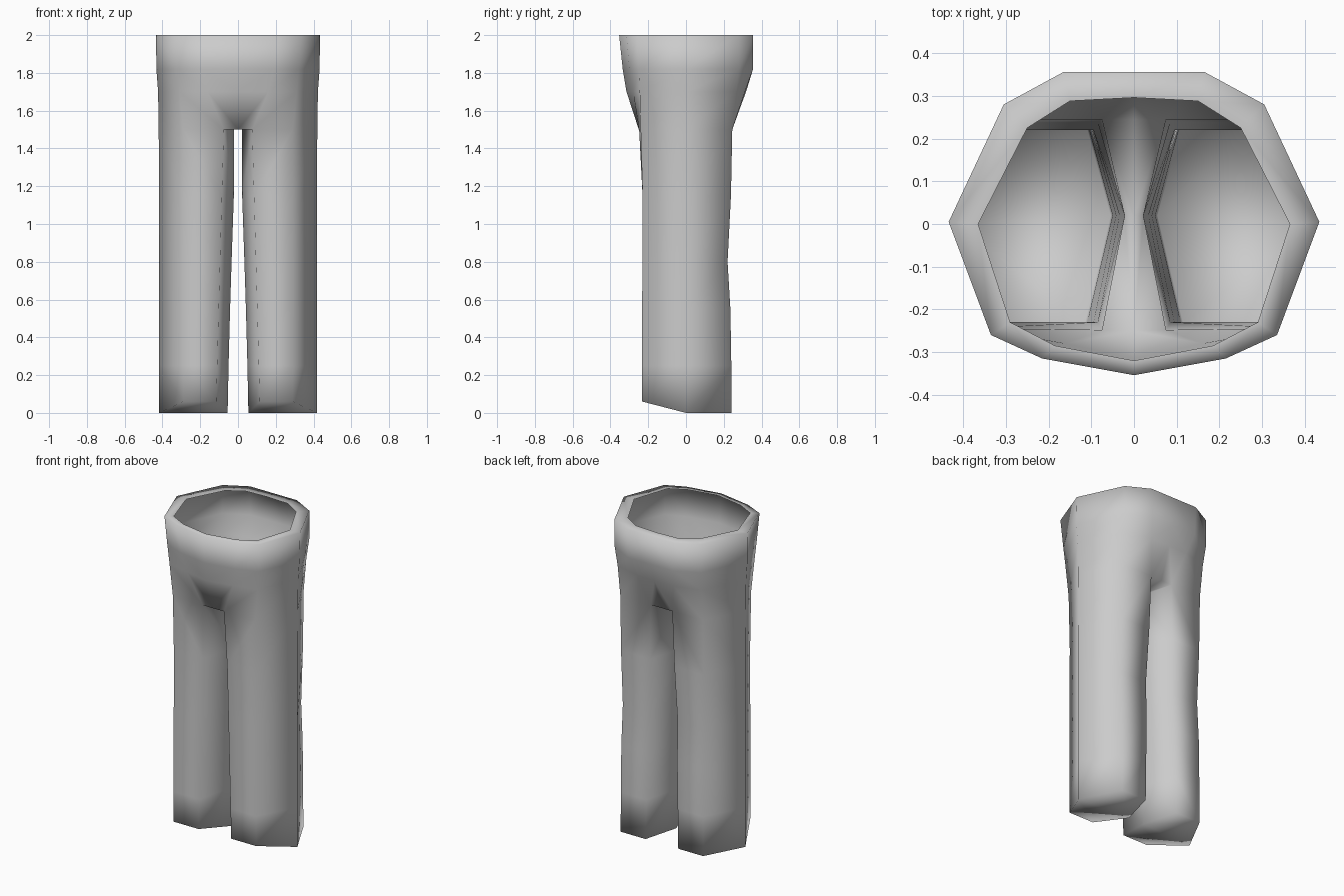
import bpy
import bmesh

if "Cube" in bpy.data.objects:
    bpy.data.objects.remove(bpy.data.objects["Cube"])

bm = bmesh.new()


def ring(points, z):
    """Add one cross-section; points are (x, y) or (x, y, own z)."""
    return [bm.verts.new((p[0], p[1], p[2] if len(p) > 2 else z)) for p in points]


def bridge(a, b, closed):
    """Join two cross-sections with quads."""
    n = len(a)
    for i in range(n if closed else n - 1):
        j = (i + 1) % n
        bm.faces.new((a[i], a[j], b[j], b[i]))


def leg_points(inner_x, corner_x, front, back, hem=False):
    """Six-sided leg section: five outer points, then the inside seam."""
    z = [0.06, 0.06, 0, 0, 0, 0] if hem else None
    pts = [(corner_x, front), (0.29, front), (0.417, 0.0),
           (0.29, back), (corner_x, back), (inner_x, 0.02)]
    return [p + (z[i],) for i, p in enumerate(pts)] if hem else pts


# Half of the hips, front middle to back middle
hips = [
    (1.5, [(0, -0.25), (0.075, -0.248), (0.29, -0.24), (0.42, 0),
           (0.29, 0.245), (0.075, 0.245), (0, 0.245)]),
    (1.7, [(0, -0.315), (0.16, -0.28), (0.31, -0.245), (0.423, 0),
           (0.295, 0.265), (0.13, 0.312), (0, 0.318)]),
    (1.82, [(0, -0.335), (0.19, -0.3), (0.322, -0.25), (0.432, 0),
            (0.305, 0.28), (0.16, 0.355), (0, 0.355)]),
    (2.0, [(0, -0.354), (0.215, -0.315), (0.335, -0.26), (0.434, 0.005),
           (0.305, 0.28), (0.165, 0.356), (0, 0.356)]),
    # waistband turned inward
    (2.0, [(0, -0.32), (0.185, -0.285), (0.29, -0.23), (0.365, 0),
           (0.25, 0.225), (0.15, 0.288), (0, 0.296)]),
]
rows = [ring(p, z) for z, p in hips]
for a, b in zip(rows, rows[1:]):
    bridge(a, b, False)

# Crotch between the legs
crotch = rows[0]
seam = bm.verts.new((0.022, 0.02, 1.5))
centre = bm.verts.new((0, 0.02, 1.5))
bm.faces.new((crotch[0], crotch[1], seam, centre))
bm.faces.new((centre, seam, crotch[5], crotch[6]))

# Leg with a slight knee bend
upper = crotch[1:6] + [seam]
for z, inner, corner, front, back in [
        (1.15, 0.022, 0.085, -0.23, 0.238),
        (0.8, 0.034, 0.095, -0.231, 0.22),
        (0.55, 0.042, 0.102, -0.232, 0.235),
        (0.25, 0.05, 0.11, -0.232, 0.24),
        (0.0, 0.055, 0.115, -0.232, 0.242)]:
    lower = ring(leg_points(inner, corner, front, back, z == 0), z)
    bridge(lower, upper, True)
    upper = lower

# Closed leg end, slanted up at the front
bm.faces.new((upper[0], upper[1], upper[2], upper[5]))
bm.faces.new((upper[5], upper[2], upper[3], upper[4]))

bmesh.ops.recalc_face_normals(bm, faces=bm.faces)
if bm.faces[0].normal.y > 0:
    bmesh.ops.reverse_faces(bm, faces=bm.faces)
for f in bm.faces:
    f.smooth = True

mesh = bpy.data.meshes.new("trousers")
bm.to_mesh(mesh)
bm.free()
trousers = bpy.data.objects.new("trousers", mesh)
bpy.context.collection.objects.link(trousers)

# Other half
mirror = trousers.modifiers.new("mirror", 'MIRROR')
mirror.use_axis[0] = True
mirror.use_clip = True
mirror.merge_threshold = 0.001
